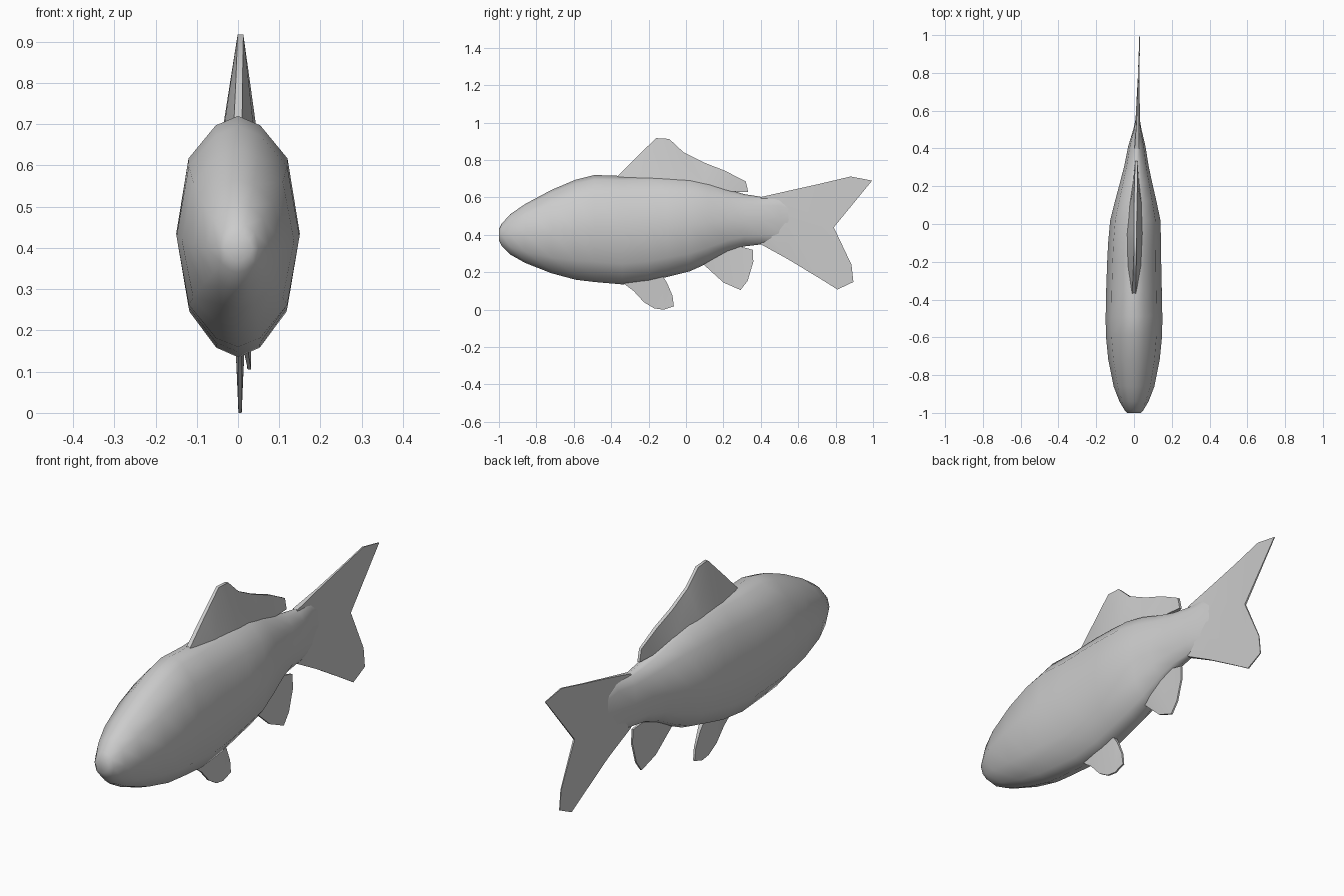
import bpy, bmesh, math

grey = bpy.data.materials.new("fish grey")
grey.diffuse_color = (0.6, 0.6, 0.6, 1)


def finish(bm, name, angle):
    bmesh.ops.recalc_face_normals(bm, faces=bm.faces)
    mesh = bpy.data.meshes.new(name)
    bm.to_mesh(mesh)
    bm.free()
    mesh.materials.append(grey)
    obj = bpy.data.objects.new(name, mesh)
    bpy.context.collection.objects.link(obj)
    bpy.ops.object.select_all(action='DESELECT')
    obj.select_set(True)
    bpy.context.view_layer.objects.active = obj
    bpy.ops.object.shade_smooth_by_angle(angle=math.radians(angle))


def fin(name, outline):
    """Two-sided fin from outline points (y, z, x centre, half thickness)."""
    bm = bmesh.new()
    sides = [[bm.verts.new((x + s * t, y, z)) for y, z, x, t in outline] for s in (-1, 1)]
    caps = [bm.faces.new(side) for side in sides]
    n = len(outline)
    for i in range(n):
        j = (i + 1) % n
        bm.faces.new((sides[0][i], sides[0][j], sides[1][j], sides[1][i]))
    bmesh.ops.triangulate(bm, faces=caps)
    finish(bm, name, 50)


# Body: rings of twelve points, (y, bottom, top, half width, x centre)
half = [(0, 1), (.36, .96), (.8, .82), (1, .5), (.8, .19), (.36, .04), (0, 0)]
ring_shape = half + [(-x, z) for x, z in half[5:0:-1]]
stations = [
    (-1.0, .37, .43, .035, 0), (-.985, .34, .46, .05, 0), (-.94, .295, .51, .077, 0),
    (-.86, .25, .565, .108, 0), (-.72, .195, .64, .136, 0), (-.59, .16, .695, .149, 0),
    (-.49, .148, .72, .15, 0), (-.34, .135, .715, .147, 0), (-.2, .15, .72, .143, .001),
    (-.1, .175, .715, .14, .003), (.02, .205, .705, .133, .007), (.12, .25, .682, .11, .009),
    (.22, .305, .645, .085, .011), (.31, .338, .618, .064, .013), (.41, .35, .602, .046, .015),
    (.5, .36, .6, .022, .018), (.58, .40, .56, .006, .02)]
bm = bmesh.new()
rings = [[bm.verts.new((cx + w * u, y, lo + (hi - lo) * v)) for u, v in ring_shape]
         for y, lo, hi, w, cx in stations]
for a, b in zip(rings, rings[1:]):
    for i in range(12):
        j = (i + 1) % 12
        bm.faces.new((a[i], a[j], b[j], b[i]))
bm.faces.new(rings[0])
bm.faces.new(rings[-1])
finish(bm, "body", 60)

# Forked tail: rows from the stalk to the trailing edge, joined as a slab
rows = [[(.4, .602, .015, .012), (.4, .475, .015, .035), (.4, .35, .015, .012)],
        [(.55, .636, .02, .006), (.55, .46, .02, .012), (.55, .267, .02, .006)],
        [(.72, .674, .023, .004), (.72, .445, .023, .006), (.72, .164, .023, .004)],
        [(.88, .712, .027, .003), (.79, .44, .025, .004), (.81, .108, .025, .003)]]
bm = bmesh.new()
grids = [[[bm.verts.new((x + s * t, y, z)) for y, z, x, t in row] for row in rows] for s in (-1, 1)]
tips = [[bm.verts.new((x + s * .002, y, z)) for y, z, x in
         ((.995, .69, .03), (.885, .24, .026), (.895, .148, .026))] for s in (-1, 1)]
for g, tip in zip(grids, tips):
    for a, b in zip(g, g[1:]):
        for i in range(2):
            bm.faces.new((a[i], a[i + 1], b[i + 1], b[i]))
    bm.faces.new((g[3][0], g[3][1], tip[0]))
    bm.faces.new((g[3][1], g[3][2], tip[2], tip[1]))
loops = [[r[0] for r in g] + [t[0], g[3][1], t[1], t[2]] + [r[2] for r in g[::-1]] + [g[0][1]]
         for g, t in zip(grids, tips)]
n = len(loops[0])
for i in range(n):
    j = (i + 1) % n
    bm.faces.new((loops[0][i], loops[0][j], loops[1][j], loops[1][i]))
finish(bm, "tail_fin", 50)

# Back fin, flaring where it meets the body
fin("dorsal_fin", [
    (-.375, .705, 0, .01), (-.27, .81, .003, .008), (-.16, .917, .006, .007),
    (-.09, .913, .006, .007), (-.015, .843, .007, .007), (.1, .785, .008, .008),
    (.21, .742, .01, .008), (.32, .685, .012, .006), (.333, .628, .012, .006),
    (.23, .632, .011, .015), (.1, .67, .009, .032), (-.05, .695, .004, .04),
    (-.22, .70, .002, .035)])

# Fins under the belly
fin("pelvic_fin", [
    (-.34, .145, .005, .005), (-.28, .10, .005, .005), (-.225, .04, .005, .005),
    (-.17, .007, .005, .004), (-.12, 0, .005, .004), (-.065, .018, .005, .004),
    (-.072, .075, .005, .005), (-.1, .14, .005, .007), (-.13, .19, .005, .012),
    (-.25, .18, .005, .012)])
fin("anal_fin", [
    (.085, .25, .01, .006), (.2, .145, .02, .005), (.292, .105, .028, .004),
    (.33, .155, .028, .004), (.36, .255, .028, .004), (.357, .32, .026, .004),
    (.29, .338, .018, .008), (.2, .32, .012, .015), (.13, .28, .01, .015)])
